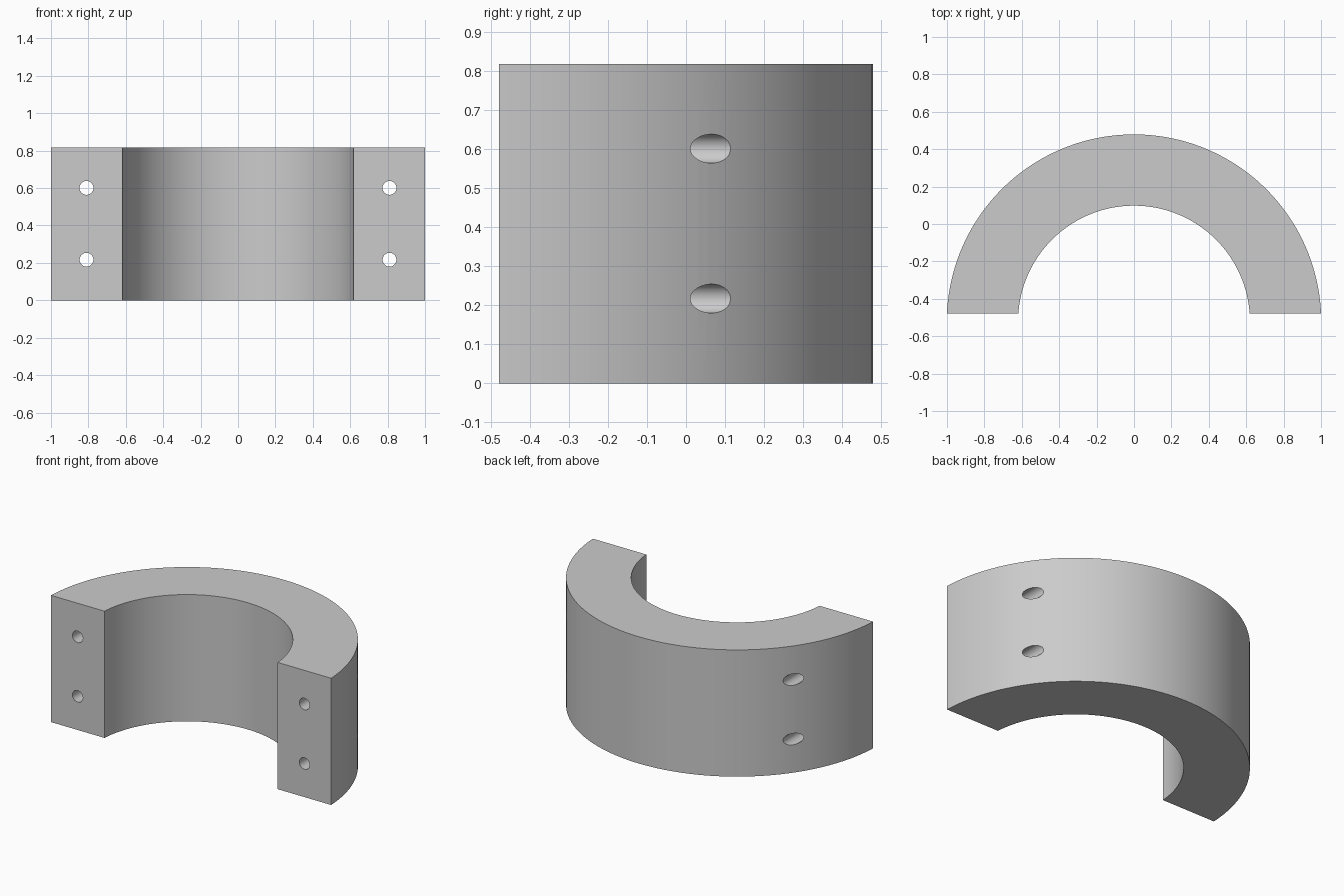
import bpy, bmesh, math
from mathutils import Matrix

if "Cube" in bpy.data.objects:
    bpy.data.objects.remove(bpy.data.objects["Cube"], do_unlink=True)

HEIGHT = 0.818
CENTRE_Y, CUT_Y = -0.522, -0.4785
OUTER, INNER = 1.001, 0.62
HOLE_RADIUS = 0.037
STEPS = 96

grey = bpy.data.materials.new("plain_grey")
grey.use_nodes = True
grey.diffuse_color = (0.6, 0.6, 0.6, 1)
grey.node_tree.nodes["Principled BSDF"].inputs["Base Color"].default_value = (0.6, 0.6, 0.6, 1)


def make_object(name, bm):
    bmesh.ops.recalc_face_normals(bm, faces=bm.faces)
    mesh = bpy.data.meshes.new(name)
    bm.to_mesh(mesh)
    bm.free()
    mesh.materials.append(grey)
    obj = bpy.data.objects.new(name, mesh)
    bpy.context.collection.objects.link(obj)
    return obj


def arc(radius):
    """Points from the right cut face round the back to the left one."""
    start = math.asin((CUT_Y - CENTRE_Y) / radius)
    sweep = math.pi - 2 * start
    angles = [start + sweep * i / STEPS for i in range(STEPS + 1)]
    return [(radius * math.cos(a), CENTRE_Y + radius * math.sin(a), 0) for a in angles]


# Half ring clamp body, extruded upwards
bm = bmesh.new()
outline = arc(OUTER) + arc(INNER)[::-1]
base = bm.faces.new([bm.verts.new(p) for p in outline])
top = bmesh.ops.extrude_face_region(bm, geom=[base], use_keep_orig=True)
bmesh.ops.translate(bm, vec=(0, 0, HEIGHT),
                    verts=[v for v in top["geom"] if isinstance(v, bmesh.types.BMVert)])
body = make_object("half_ring_clamp", bm)

# Bolt hole cutters running front to back
bm = bmesh.new()
for x in (-0.81, 0.81):
    for z in (0.217, 0.601):
        place = Matrix.Translation((x, 0, z)) @ Matrix.Rotation(math.pi / 2, 4, "X")
        bmesh.ops.create_cone(bm, cap_ends=True, segments=48, radius1=HOLE_RADIUS,
                              radius2=HOLE_RADIUS, depth=2, matrix=place)
cutter = make_object("bolt_hole_cutter", bm)
cutter.hide_render = True

# Drill the holes, then drop the cutter
drill = body.modifiers.new("bolt_holes", "BOOLEAN")
drill.operation = "DIFFERENCE"
drill.solver = "EXACT"
drill.object = cutter
bpy.context.view_layer.objects.active = body
body.select_set(True)
bpy.ops.object.modifier_apply(modifier=drill.name)
bpy.data.objects.remove(cutter, do_unlink=True)

# Smooth curved walls with crisp edges
bpy.ops.object.shade_smooth_by_angle(angle=math.radians(30))
